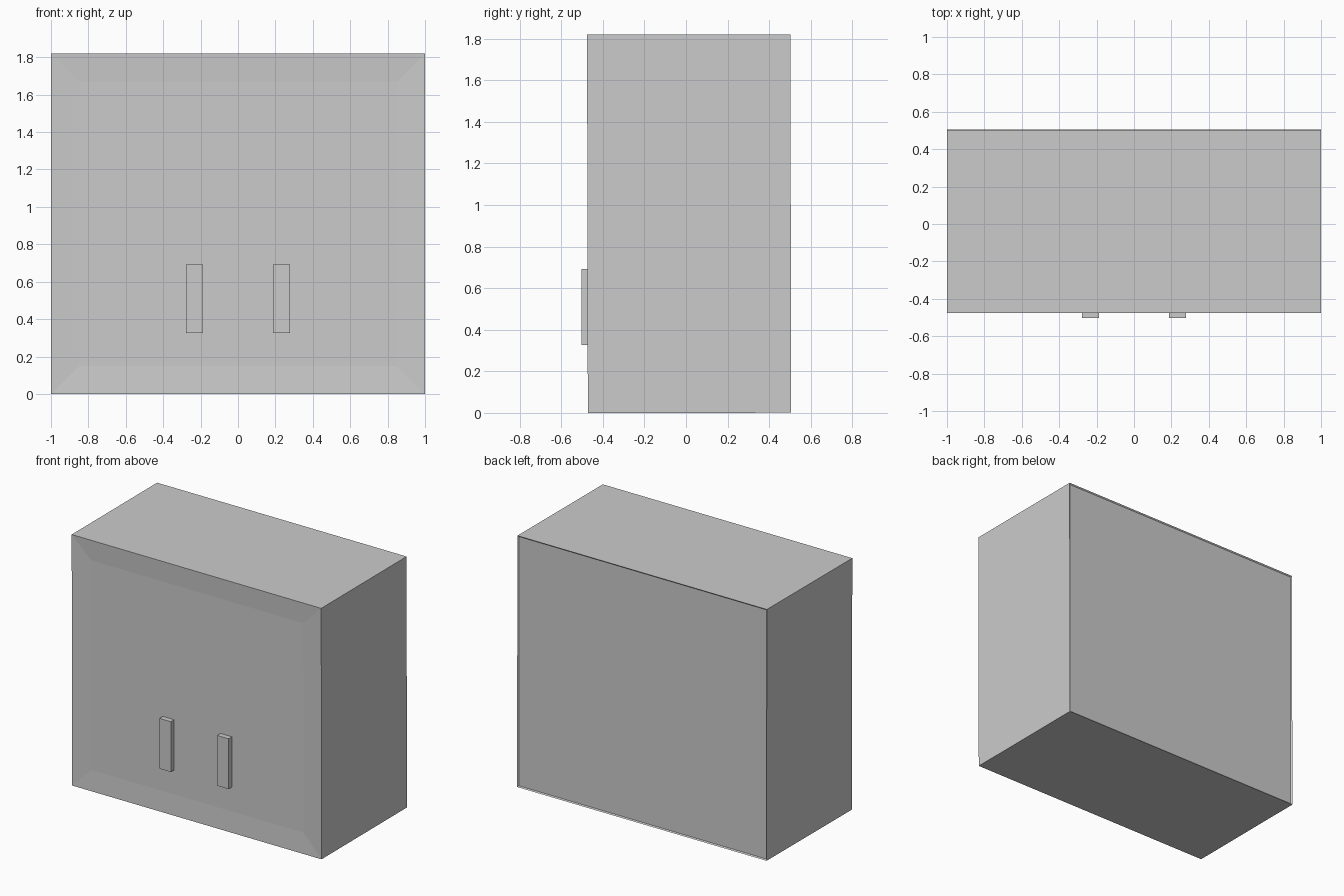
import bpy, bmesh
from mathutils import Matrix, Vector

if "Cube" in bpy.data.objects:
    bpy.data.objects.remove(bpy.data.objects["Cube"])

TILT = Matrix.Translation((0, 0, 0.91)) @ Matrix.Rotation(0.002, 4, 'X') @ Matrix.Translation((0, 0, -0.91))

grey = bpy.data.materials.new("light grey")
grey.diffuse_color = (0.6, 0.6, 0.6, 1)
grey.use_nodes = True
grey.node_tree.nodes["Principled BSDF"].inputs["Base Color"].default_value = grey.diffuse_color


def finish(bm, name):
    bmesh.ops.recalc_face_normals(bm, faces=bm.faces)
    mesh = bpy.data.meshes.new(name)
    bm.to_mesh(mesh)
    bm.free()
    mesh.materials.append(grey)
    obj = bpy.data.objects.new(name, mesh)
    bpy.context.collection.objects.link(obj)
    obj.matrix_world = TILT
    return obj


def box(x0, x1, y0, y1, z0, z1):
    bm = bmesh.new()
    bmesh.ops.create_cube(bm, size=1)
    for v in bm.verts:
        v.co = Vector((x1 if v.co.x > 0 else x0,
                       y1 if v.co.y > 0 else y0,
                       z1 if v.co.z > 0 else z0))
    return bm


def recess(bm, side, rim, depth):
    """Inset the front (-1) or back (+1) face and sink it."""
    face = next(f for f in bm.faces if f.normal.y * side > 0.9)
    bmesh.ops.inset_region(bm, faces=[face], thickness=rim, use_even_offset=True)
    for v in face.verts:
        v.co.y -= side * depth


# Cabinet body with a sunken door panel and a thin-rimmed back panel
bm = box(-1, 1, -0.474, 0.504, 0, 1.82)
bm.normal_update()
recess(bm, -1, 0.15, 0.008)
recess(bm, 1, 0.008, 0.008)
finish(bm, "cabinet_body")

# Pair of door handles
for name, s in (("left_handle", -1), ("right_handle", 1)):
    xs = sorted((s * 0.186, s * 0.277))
    finish(box(*xs, -0.504, -0.466, 0.327, 0.692), name)
